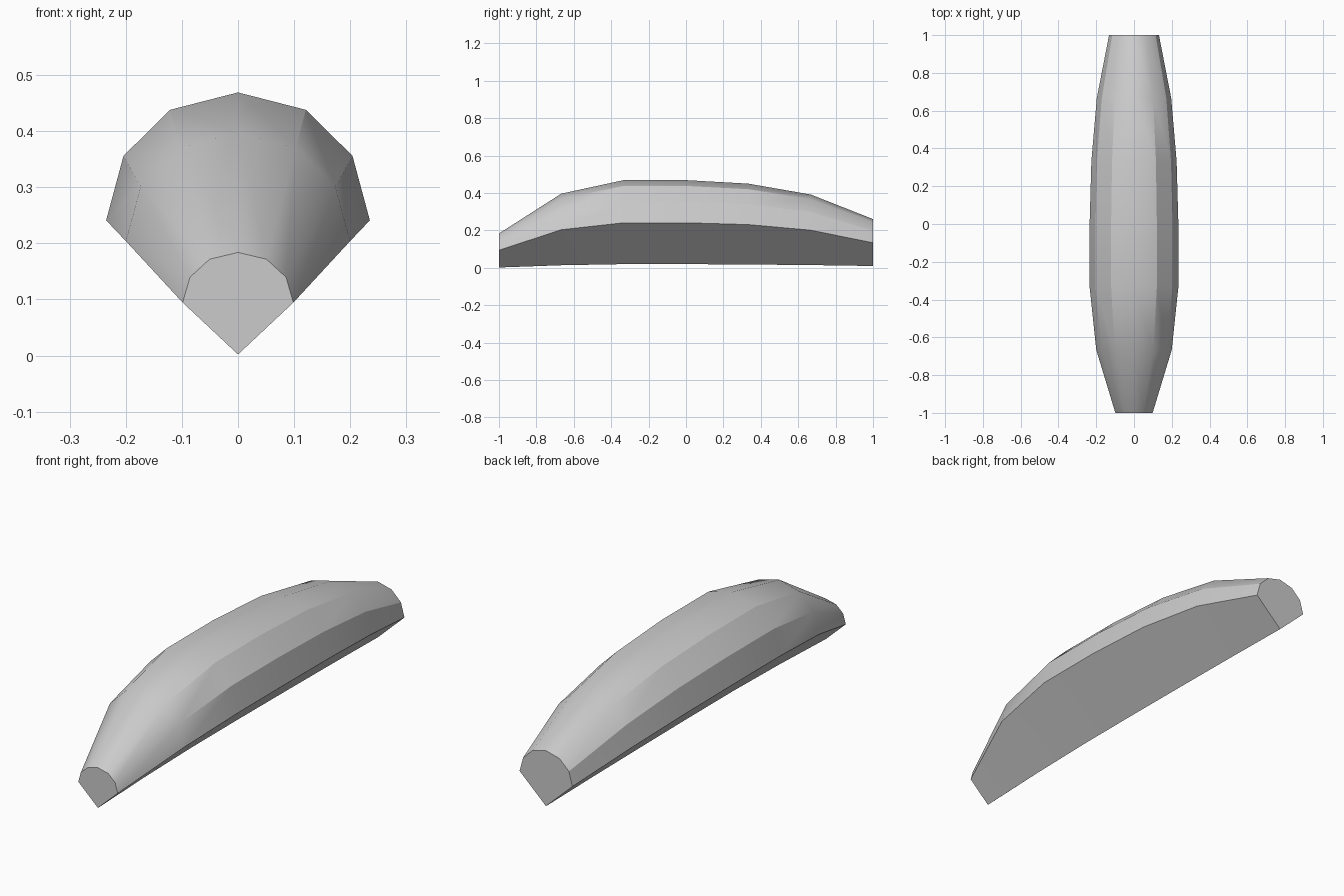
import bpy, bmesh, math

if "Cube" in bpy.data.objects:
    bpy.data.objects.remove(bpy.data.objects["Cube"])

# Half section of the dome at full size: (x, z), widest edge up to the crown
DOME = [(0.235, 0.241), (0.204, 0.356), (0.121, 0.438), (0.0, 0.469)]
# Stations along the length: (y, width scale, height scale, keel z)
STATIONS = [(-1, 0.42, 0.392, 0.002), (-2/3, 0.85, 0.846, 0.014),
            (-1/3, 1.0, 1.0, 0.02), (0, 1.0, 1.0, 0.02),
            (1/3, 0.96, 0.96, 0.018), (2/3, 0.838, 0.836, 0.015),
            (1, 0.562, 0.556, 0.01)]


def section(y, sx, sz, keel):
    """Closed ring: keel, right side, crown, left side."""
    right = [(x * sx, y, z * sz) for x, z in DOME]
    left = [(-x, yy, z) for x, yy, z in reversed(right[:-1])]
    return [(0, y, keel)] + right + left


# Loft the sections and cap both ends
bm = bmesh.new()
rings = [[bm.verts.new(p) for p in section(*s)] for s in STATIONS]
for a, b in zip(rings, rings[1:]):
    for i in range(len(a)):
        j = (i + 1) % len(a)
        bm.faces.new((a[i], a[j], b[j], b[i]))
bm.faces.new(rings[0])
bm.faces.new(rings[-1])
bmesh.ops.recalc_face_normals(bm, faces=bm.faces)

mesh = bpy.data.meshes.new("wedge_segment")
bm.to_mesh(mesh)
bm.free()
obj = bpy.data.objects.new("wedge_segment", mesh)
bpy.context.collection.objects.link(obj)

# Smooth along the length, crisp between the side facets
bpy.context.view_layer.objects.active = obj
obj.select_set(True)
bpy.ops.object.shade_smooth_by_angle(angle=math.radians(29.5))
